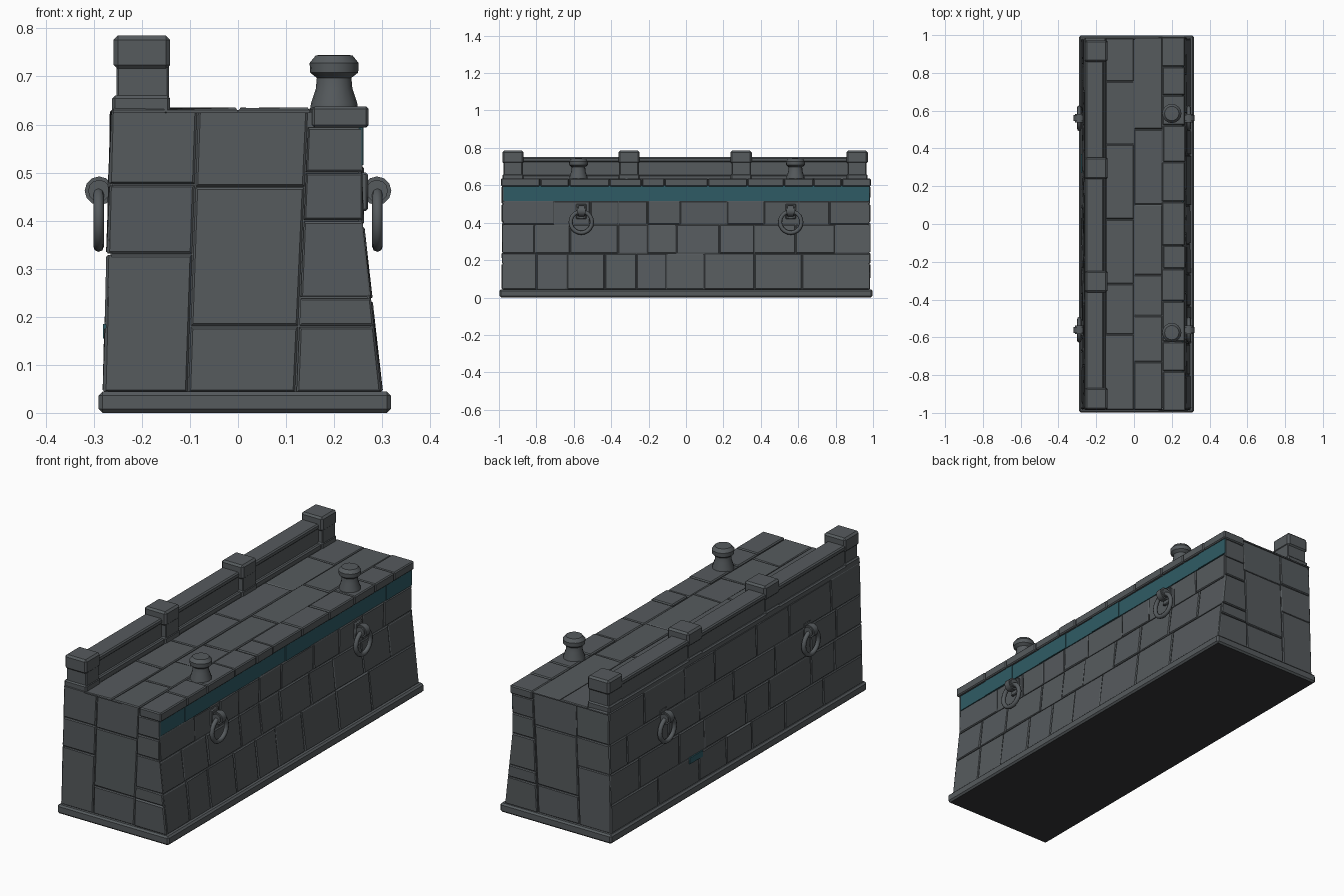
import bpy, bmesh, math, random
from mathutils import Vector, Matrix

if "Cube" in bpy.data.objects:
    bpy.data.objects.remove(bpy.data.objects["Cube"])
random.seed(4)


def mat(name, c):
    m = bpy.data.materials.new(name)
    m.diffuse_color = (*c, 1)
    m.use_nodes = True
    m.node_tree.nodes["Principled BSDF"].inputs["Base Color"].default_value = m.diffuse_color
    return m


STONE = mat("grey stone", (0.092, 0.103, 0.110))
TEAL = mat("teal paint", (0.028, 0.105, 0.130))
DARK = mat("dark underside", (0.035, 0.037, 0.040))


def finish(bm, name, m=STONE, smooth=False):
    bmesh.ops.recalc_face_normals(bm, faces=bm.faces)
    me = bpy.data.meshes.new(name)
    bm.to_mesh(me)
    bm.free()
    ob = bpy.data.objects.new(name, me)
    bpy.context.collection.objects.link(ob)
    me.materials.append(m)
    if smooth:
        bpy.ops.object.select_all(action='DESELECT')
        ob.select_set(True)
        bpy.context.view_layer.objects.active = ob
        bpy.ops.object.shade_smooth_by_angle(angle=math.radians(40))
    return ob


def add_box(bm, x0, x1, y0, y1, z0, z1, bev=0.0):
    t = bmesh.new()
    bmesh.ops.create_cube(t, size=1)
    for v in t.verts:
        v.co = Vector(((x0 + x1) / 2 + v.co.x * (x1 - x0),
                       (y0 + y1) / 2 + v.co.y * (y1 - y0),
                       (z0 + z1) / 2 + v.co.z * (z1 - z0)))
    if bev:
        bmesh.ops.bevel(t, geom=t.edges[:], offset=bev, segments=1, affect='EDGES')
    me = bpy.data.meshes.new("tmp")
    t.to_mesh(me)
    t.free()
    bm.from_mesh(me)
    bpy.data.meshes.remove(me)


# Wall side outlines
def xr(z):
    return 0.30 - 0.04 * min(1, max(0, (z - 0.045) / 0.355))


def xl(z):
    return -0.28 + 0.015 * (z - 0.045) / 0.585


def split(z):
    return 0.12 + 0.025 * (z - 0.045) / 0.55


def courses(bm, f, a0, a1, rows, wmin, wmax, su=1.0, gap=0.0015, bev=0.004):
    """Chamfered stones laid in courses; f(a, b, depth) gives the point."""
    for b0, b1 in zip(rows, rows[1:]):
        cuts = [a0]
        while a1 - cuts[-1] > wmax * 1.3:
            cuts.append(cuts[-1] + random.uniform(wmin, wmax))
        cuts.append(a1)
        for c0, c1 in zip(cuts, cuts[1:]):
            loops = []
            for ins, d in ((gap, -0.010), (gap, -0.004), (gap + bev, 0.0)):
                ia = ins / su
                pts = [(c0 + ia, b0 + ins), (c1 - ia, b0 + ins),
                       (c1 - ia, b1 - ins), (c0 + ia, b1 - ins)]
                j = [random.uniform(-0.003, 0.002) if d == 0 else 0 for _ in pts]
                loops.append([bm.verts.new(f(a, b, d + k)) for (a, b), k in zip(pts, j)])
            for l0, l1 in zip(loops, loops[1:]):
                for i in range(4):
                    k = (i + 1) % 4
                    bm.faces.new((l0[i], l0[k], l1[k], l1[i]))
            bm.faces.new(loops[-1])
            bm.faces.new(loops[0][::-1])


# Solid wall core
bm = bmesh.new()
prof = [(xl(0.04) + .007, .02), (xr(0.04) - .007, .02), (xr(0.4) - .007, .4),
        (xr(0.6) - .007, .626), (xl(0.626) + .007, .626)]
f = bm.faces.new([bm.verts.new((x, -0.974, z)) for x, z in prof])
r = bmesh.ops.extrude_face_region(bm, geom=[f])
for v in r['geom']:
    if isinstance(v, bmesh.types.BMVert):
        v.co.y = 0.974
finish(bm, "wall_core")

# Base plinth with dark underside
bm = bmesh.new()
add_box(bm, -0.29, 0.318, -0.997, 0.997, 0, 0.044, 0.008)
ob = finish(bm, "base_plinth")
ob.data.materials.append(DARK)
for p in ob.data.polygons:
    if p.normal.z < -0.9:
        p.material_index = 1

# Stones of the long sides
bm = bmesh.new()
courses(bm, lambda a, b, d: Vector((xr(b) + d, a, b)), -0.98, 0.98,
        [0.042, 0.235, 0.39, 0.515], 0.15, 0.28)
finish(bm, "quay_face_stones")
bm = bmesh.new()
courses(bm, lambda a, b, d: Vector((xl(b) - d, a, b)), -0.98, 0.98,
        [0.042, 0.18, 0.33, 0.475, 0.632], 0.18, 0.34)
finish(bm, "rear_face_stones")

# Stones of both ends: main part and sloping quoins
for s, nm in ((-1, "front"), (1, "back")):
    def end_main(a, b, d):
        return Vector((xl(b) + a * (split(b) - xl(b)), s * (0.98 + d), b))

    def end_quoin(a, b, d):
        return Vector((split(b) + a * (xr(b) - split(b)), s * (0.985 + d), b))
    bm = bmesh.new()
    courses(bm, end_main, 0, 0.44, [0.042, 0.33, 0.475, 0.632], 1, 1, 0.4)
    courses(bm, end_main, 0.44, 1, [0.042, 0.18, 0.47, 0.632], 0.25, 0.5, 0.4)
    courses(bm, end_quoin, 0, 1, [0.042, 0.18, 0.24, 0.4, 0.5, 0.595], 1, 1, 0.15)
    finish(bm, nm + "_end_stones")

# Deck paving
bm = bmesh.new()
courses(bm, lambda a, b, d: Vector((b, a, 0.634 + d)), -0.985, 0.985,
        [-0.262, -0.15, 0.0, 0.15], 0.2, 0.42)
finish(bm, "deck_paving")

# Overhanging coping stones along the quay edge
bm = bmesh.new()
y = -0.99
while y < 0.985:
    w = random.uniform(0.12, 0.24)
    y1 = 0.99 if y + w > 0.9 else y + w
    k = random.uniform(-0.002, 0.002)
    add_box(bm, 0.15 + 3 * k, 0.27 + k, y + .001, y1 - .001, 0.594, 0.636 + k, 0.005)
    y = y1
finish(bm, "coping_stones")

# Teal painted band and small rear patch
bm = bmesh.new()
y = -0.982
for i in range(10):
    k = random.uniform(-0.002, 0.002)
    add_box(bm, 0.252, 0.259 + k, y, y + 0.1964, 0.516, 0.595)
    y += 0.1964
finish(bm, "teal_band", TEAL)
bm = bmesh.new()
add_box(bm, -0.281, -0.274, 0.27, 0.37, 0.155, 0.185)
finish(bm, "teal_patch", TEAL)

# Parapet posts
bm = bmesh.new()
for yc in (-0.925, -0.305, 0.295, 0.915):
    add_box(bm, -0.262, -0.141, yc - .056, yc + .056, 0.62, 0.66, 0.006)
    add_box(bm, -0.253, -0.144, yc - .050, yc + .050, 0.64, 0.775, 0.004)
    add_box(bm, -0.259, -0.141, yc - .057, yc + .057, 0.715, 0.785, 0.009)
finish(bm, "parapet_posts")

# Parapet rail
bm = bmesh.new()
add_box(bm, -0.262, -0.152, -0.95, 0.95, 0.62, 0.655, 0.006)
add_box(bm, -0.250, -0.168, -0.95, 0.95, 0.64, 0.74, 0.003)
add_box(bm, -0.256, -0.162, -0.95, 0.95, 0.724, 0.750, 0.006)
finish(bm, "parapet_rail")

# Mooring bollards
for i, yc in enumerate((-0.575, 0.585)):
    bm = bmesh.new()
    prof = [(.0, .63), (.050, .63), (.048, .645), (.038, .675), (.036, .697),
            (.050, .708), (.051, .728), (.038, .744), (.0, .745)]
    vs = [bm.verts.new((q, 0, z)) for q, z in prof]
    es = [bm.edges.new(e) for e in zip(vs, vs[1:])]
    bmesh.ops.spin(bm, geom=vs + es, cent=(0, 0, 0), axis=(0, 0, 1),
                   angle=2 * math.pi, steps=16)
    bmesh.ops.remove_doubles(bm, verts=bm.verts[:], dist=1e-4)
    bmesh.ops.translate(bm, verts=bm.verts[:], vec=(0.2, yc, 0))
    finish(bm, "bollard_%d" % i, smooth=True)

# Mooring rings, knuckles and back plates on both long sides
for sx in (-1, 1):
    for yc in (-0.56, 0.56):
        bpy.ops.mesh.primitive_torus_add(
            location=(sx * 0.290, yc, 0.403), rotation=(0, math.pi / 2, 0),
            major_radius=0.057, minor_radius=0.011, major_segments=20, minor_segments=8)
        ob = bpy.context.object
        ob.name = "mooring_ring"
        ob.data.materials.append(STONE)
        bpy.ops.object.shade_smooth()
        bm = bmesh.new()
        bmesh.ops.create_cone(bm, cap_ends=True, segments=12, radius1=0.03, radius2=0.03,
                              depth=0.046, matrix=Matrix.Translation((sx * 0.289, yc, 0.462))
                              @ Matrix.Rotation(math.pi / 2, 4, 'X'))
        bmesh.ops.bevel(bm, geom=[e for e in bm.edges if abs(e.verts[0].co.y - e.verts[1].co.y) < 1e-4],
                        offset=0.007, segments=2, affect='EDGES')
        px = sorted((sx * 0.25, sx * 0.270))
        add_box(bm, px[0], px[1], yc - .028, yc + .028, 0.42, 0.50, 0.004)
        finish(bm, "ring_bracket", smooth=True)
